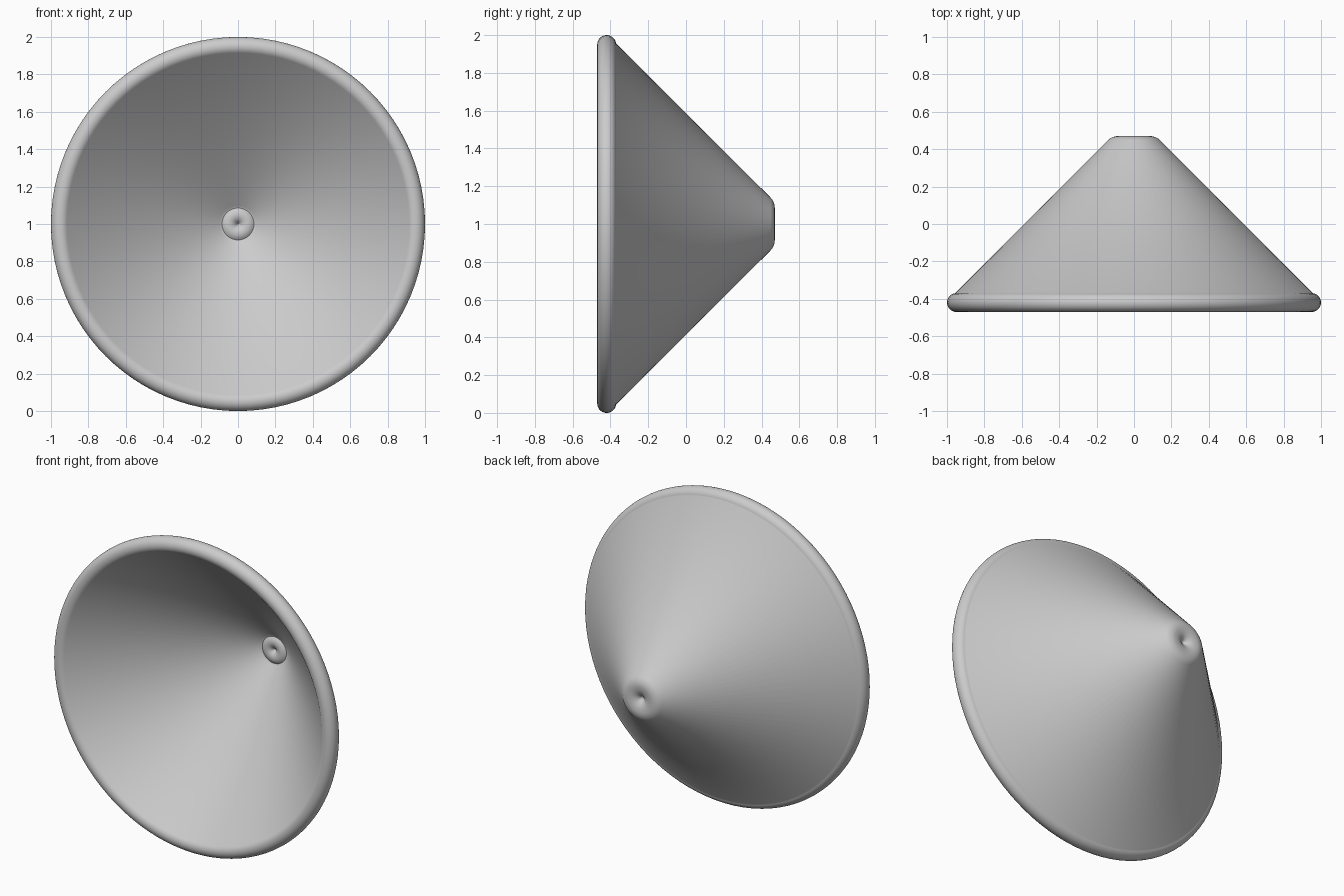
import bpy, bmesh, math
from mathutils import Matrix

if "Cube" in bpy.data.objects:
    bpy.data.objects.remove(bpy.data.objects["Cube"])

SEGMENTS = 96
CENTRE_Z = 1.0


def arc(r, y, radius, start, end, steps):
    """Points on a circular arc in the (radius, y) half-plane, angles in degrees."""
    angles = [math.radians(start + (end - start) * i / steps) for i in range(steps + 1)]
    return [(r + radius * math.cos(a), y + radius * math.sin(a)) for a in angles]


def revolve(name, profile):
    """Lathe a (radius, y) profile around the y axis at the model's centre height."""
    bm = bmesh.new()
    verts = [bm.verts.new((r, y, 0)) for r, y in profile]
    edges = [bm.edges.new(pair) for pair in zip(verts, verts[1:])]
    bmesh.ops.spin(bm, geom=verts + edges, cent=(0, 0, 0), axis=(0, 1, 0),
                   angle=math.tau, steps=SEGMENTS, use_duplicate=False)
    bmesh.ops.remove_doubles(bm, verts=bm.verts, dist=1e-5)
    bmesh.ops.recalc_face_normals(bm, faces=bm.faces)
    bmesh.ops.transform(bm, matrix=Matrix.Translation((0, 0, CENTRE_Z)), verts=bm.verts)
    mesh = bpy.data.meshes.new(name)
    bm.to_mesh(mesh)
    bm.free()
    obj = bpy.data.objects.new(name, mesh)
    bpy.context.collection.objects.link(obj)
    bpy.context.view_layer.objects.active = obj
    obj.select_set(True)
    bpy.ops.object.shade_smooth_by_angle(angle=math.radians(33))
    obj.select_set(False)
    return obj


# Rounded back tip with a shallow central dimple
back_tip = [(0, 0.425), (0.015, 0.444), (0.035, 0.459), (0.06, 0.468)]
back_tip += arc(0.085, 0.391, 0.079, 90, 45, 6)

# Rolled rim, slightly proud of the outer cone wall
rim = arc(0.95, -0.42, 0.05, 82, -135, 24)

# Small raised ring at the bottom of the hollow
inner_tip = [(0.098, 0.364)] + arc(0.05, 0.404, 0.05, -45, -160, 8) + [(0, 0.407)]

revolve("cone_dish", back_tip + rim + inner_tip)
